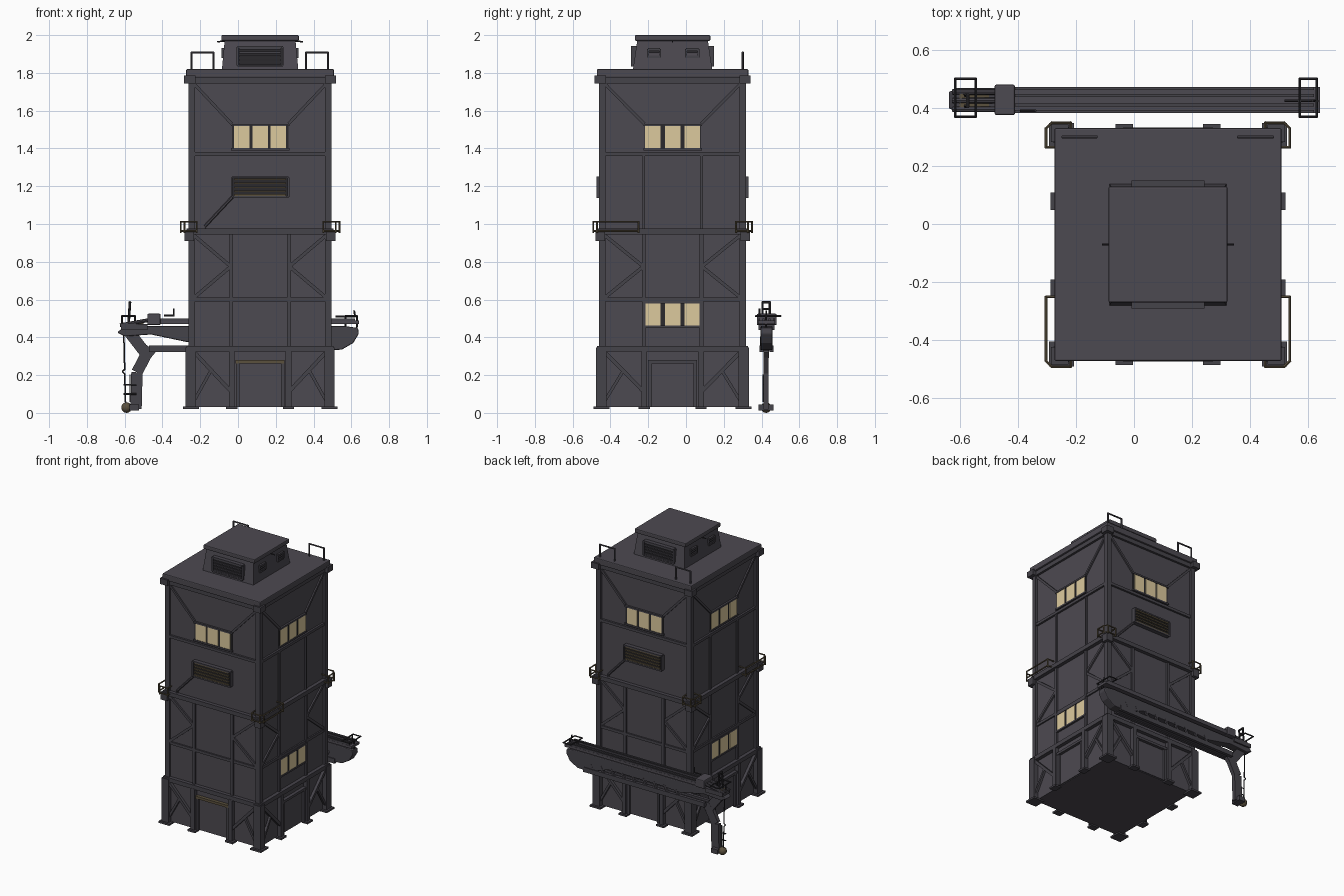
import bpy, bmesh, math
from mathutils import Vector, Matrix

if "Cube" in bpy.data.objects:
    bpy.data.objects.remove(bpy.data.objects["Cube"])

def material(name, rgb):
    m = bpy.data.materials.new(name)
    m.diffuse_color = (*rgb, 1)
    m.use_nodes = True
    m.node_tree.nodes["Principled BSDF"].inputs["Base Color"].default_value = m.diffuse_color
    return m

STEEL = material("dark steel", (0.073, 0.067, 0.082))
FRAME = material("frame steel", (0.060, 0.056, 0.068))
BLACK = material("black metal", (0.024, 0.023, 0.027))
BROWN = material("worn brass", (0.105, 0.082, 0.048))
CREAM = material("lit window", (0.72, 0.59, 0.34))
parts = {}

def mesh(name, mat):
    return parts.setdefault(name, (bmesh.new(), mat))[0]

def box(name, a, b, mat):
    a, b = Vector(a), Vector(b)
    size = Vector([abs(b[i] - a[i]) for i in range(3)])
    bmesh.ops.create_cube(mesh(name, mat), size=1, matrix=Matrix.Translation((a + b) / 2) @ Matrix.Diagonal((*size, 1)))

def bar(name, a, b, w, mat, d=None):
    # square beam between two points
    a, b = Vector(a), Vector(b)
    rot = (b - a).to_track_quat('Z', 'Y').to_matrix().to_4x4()
    bmesh.ops.create_cube(mesh(name, mat), size=1, matrix=Matrix.Translation((a + b) / 2) @ rot @ Matrix.Diagonal((w, d or w, (b - a).length, 1)))

def pipe(name, pts, r, mat, seg=6):
    # round rod along a path
    for a, b in zip(pts, pts[1:]):
        a, b = Vector(a), Vector(b)
        rot = (b - a).to_track_quat('Z', 'Y').to_matrix().to_4x4()
        bmesh.ops.create_cone(mesh(name, mat), cap_ends=True, segments=seg, radius1=r, radius2=r,
                              depth=(b - a).length + r, matrix=Matrix.Translation((a + b) / 2) @ rot)

def slab(name, outline, y0, y1, mat):
    # xz outline extruded along y
    bm = mesh(name, mat)
    f = bm.faces.new([bm.verts.new((x, y0, z)) for x, z in outline])
    g = bmesh.ops.extrude_face_region(bm, geom=[f])
    bmesh.ops.translate(bm, vec=(0, y1 - y0, 0), verts=[v for v in g['geom'] if isinstance(v, bmesh.types.BMVert)])
    bmesh.ops.recalc_face_normals(bm, faces=bm.faces[:])

CX, CY, HX, HY = 0.117, -0.071, 0.377, 0.387

def around(name, out, z0, z1, mat):
    box(name, (CX - HX - out, CY - HY - out, z0), (CX + HX + out, CY + HY + out, z1), mat)

# Tower core, storey bands and roof slab
around("tower_walls", -0.014, 0.03, 1.8, STEEL)
around("base_band", 0.012, 0.325, 0.355, FRAME)
around("storey_band", -0.004, 0.59, 0.61, FRAME)
around("middle_ledge", 0.012, 0.945, 0.975, FRAME)
around("storey_band", 0.0, 1.36, 1.38, FRAME)
around("roof_slab", 0.014, 1.775, 1.82, STEEL)
around("roof_band", 0.002, 1.745, 1.775, FRAME)

# Corner columns, feet and roof corner brackets
for sx in (-1, 1):
    for sy in (-1, 1):
        def corner(name, out, size, z0, z1, mat):
            x, y = CX + sx * (HX + out), CY + sy * (HY + out)
            box(name, (x, y, z0), (x - sx * size, y - sy * size, z1), mat)
        corner("corner_columns", 0.002, 0.035, 0.34, 1.78, FRAME)
        corner("base_columns", 0.018, 0.055, 0.03, 0.345, FRAME)
        corner("corner_feet", 0.032, 0.085, 0.02, 0.033, FRAME)
        corner("roof_corner_brackets", 0.026, 0.06, 1.745, 1.787, FRAME)
        corner("ledge_corner_brackets", 0.022, 0.05, 0.91, 0.965, FRAME)
        # Handrail wrapping the corner
        x, y = CX + sx * 0.42, CY + sy * 0.42
        ly = 0.24 if sy < 0 else 0.085
        path = [(x - sx * 0.05, y - sy * ly), (x, y - sy * ly), (x, y - sy * 0.02), (x - sx * 0.02, y), (x - sx * 0.085, y), (x - sx * 0.085, y - sy * 0.04)]
        for z in (0.962, 1.012):
            pipe("corner_handrails", [(*p, z) for p in path], 0.005, BROWN)
        for p in path[1:5]:
            pipe("corner_handrails", [(*p, 0.955), (*p, 1.012)], 0.005, BROWN)

# The four facades share one layout
for k in range(4):
    n = [(0, -1), (1, 0), (0, 1), (-1, 0)][k]
    t = (-n[1], n[0])
    h = HY if k % 2 == 0 else HX
    hu = HX if k % 2 == 0 else HY
    frontal = k % 2 == 0

    def P(u, w, z):
        return (CX + t[0] * u + n[0] * (h + w), CY + t[1] * u + n[1] * (h + w), z)

    def sbox(name, u0, u1, w0, w1, z0, z1, mat):
        box(name, P(u0, w0, z0), P(u1, w1, z1), mat)

    def louvre(name, u, w, z, wid, hei, slats, mat):
        sbox(name + "_backing", u - wid / 2, u + wid / 2, w - 0.03, w, z - hei / 2, z + hei / 2, BLACK)
        for i in range(slats):
            zz = z - hei / 2 + hei * (i + 0.5) / slats
            sbox(name + "_slats", u - wid * 0.46, u + wid * 0.46, w, w + 0.008, zz - hei * 0.22 / slats, zz + hei * 0.22 / slats, mat)
        for s in (-1, 1):
            sbox(name + "_frame", u - wid / 2, u + wid / 2, w - 0.03, w + 0.01, z + s * hei / 2 - 0.005, z + s * hei / 2 + 0.005, FRAME)
            sbox(name + "_frame", u + s * wid / 2 - 0.005, u + s * wid / 2 + 0.005, w - 0.03, w + 0.01, z - hei / 2, z + hei / 2, FRAME)

    def windows(z):
        pitch = 0.097 if frontal else 0.104
        sbox("window_backing", -0.15, 0.15, -0.02, -0.009, z - 0.066, z + 0.066, BLACK)
        for i in (-1, 0, 1):
            sbox("window_panes", i * pitch - 0.041, i * pitch + 0.041, -0.012, -0.004, z - 0.058, z + 0.058, CREAM)
        for s in (-1, 1):
            sbox("window_frames", -0.155, 0.155, -0.02, 0.0, z + s * 0.064 - 0.006, z + s * 0.064 + 0.006, FRAME)

    windows(1.46)
    if not frontal:
        windows(0.52)
    for s in (-1, 1):
        # Inner posts and braces
        sbox("base_posts", s * 0.135, s * 0.165, -0.02, 0.014, 0.03, 0.33, FRAME)
        sbox("post_feet", s * 0.12, s * 0.18, -0.02, 0.028, 0.02, 0.033, FRAME)
        sbox("wall_posts", s * 0.143, s * 0.163, -0.02, -0.002, 0.34, 0.95, FRAME)
        if not frontal:
            sbox("wall_posts", s * 0.146, s * 0.16, -0.02, -0.004, 0.97, 1.37, FRAME)
        bar("base_braces", P(s * (hu - 0.02), 0, 0.33), P(s * 0.16, 0, 0.12), 0.02, FRAME)
        bar("base_braces", P(s * (hu - 0.02), 0, 0.05), P(s * 0.26, 0, 0.225), 0.016, FRAME)
        for z in (0.95, 0.6):
            bar("middle_braces", P(s * (hu - 0.015), -0.012, z), P(s * 0.155, -0.012, 0.775), 0.018, FRAME)
        bar("upper_braces", P(s * (hu - 0.015), -0.012, 1.755), P(s * 0.15, -0.012, 1.53), 0.016, FRAME)
        # Door frame sides
        sbox("door_frames", s * 0.11, s * 0.128, -0.02, 0.006, 0.03, 0.275, FRAME)
    sbox("doors", -0.11, 0.11, -0.02, -0.008, 0.035, 0.26, STEEL)
    sbox("front_door_lintel" if k == 0 else "door_lintels", -0.13, 0.13, -0.02, 0.01, 0.262, 0.28, BROWN if k == 0 else FRAME)
    if frontal:
        # Large vent with its drain pipe
        louvre("wall_vent", 0, 0.006, 1.195, 0.30, 0.105, 5, BROWN)
        pipe("vent_pipes", [P(-0.14, -0.01, 1.15), P(-0.29, -0.01, 0.99), P(-0.29, -0.01, 0.96)], 0.008, FRAME)
        louvre("cabin_louvre", 0.0, 0.21 - h, 1.888, 0.24, 0.10, 5, FRAME)
    else:
        for u in (-0.098, 0.104):
            louvre("cabin_side_vent", u, 0.194 - h, 1.905, 0.065, 0.045, 3, FRAME)
        pipe("cabin_hooks", [P(0, 0.17 - h, 1.97), P(0, 0.225 - h, 1.965)], 0.004, BLACK)

# Rooftop cabin with sloping walls and cap
bm = mesh("roof_cabin", STEEL)
c = bmesh.ops.create_cube(bm, size=1, matrix=Matrix.Translation((CX, CY, 1.895)) @ Matrix.Diagonal((0.406, 0.422, 0.17, 1)))
for v in c['verts']:
    if v.co.z > 1.9:
        v.co.x = CX + (v.co.x - CX) * 0.92
        v.co.y = CY + (v.co.y - CY) * 0.88
box("cabin_cap", (CX - 0.205, CY - 0.2, 1.97), (CX + 0.205, CY + 0.2, 2.0), STEEL)

# Roof guard rails near the back edge
for x0, x1 in ((-0.245, -0.13), (0.36, 0.477)):
    pipe("roof_rails", [(x0, 0.3, 1.81), (x0, 0.3, 1.908), (x1, 0.3, 1.908), (x1, 0.3, 1.81)], 0.006, FRAME)

# Crane boom behind the tower
slab("crane_boom", [(-0.64, 0.425), (-0.60, 0.46), (-0.48, 0.46), (0.56, 0.46), (0.635, 0.45), (0.64, 0.42),
                    (0.61, 0.37), (0.55, 0.335), (0.46, 0.33), (0.3, 0.385), (-0.1, 0.385), (-0.27, 0.375), (-0.46, 0.415), (-0.60, 0.405)],
     0.395, 0.458, FRAME)
box("crane_deck", (-0.44, 0.382, 0.47), (0.64, 0.472, 0.488), STEEL)
for y in (0.388, 0.41, 0.442, 0.466):
    box("deck_rails", (-0.44, y - 0.005, 0.488), (0.62, y + 0.005, 0.5), FRAME)
for y in (0.4, 0.452):
    bar("lower_chord", (-0.47, y, 0.34), (0.5, y, 0.34), 0.022, FRAME, 0.034)
    for i in range(9):
        x = -0.26 + i * 0.085
        bar("truss_webs", (x, y, 0.34), (x + 0.03, y, 0.40), 0.014, FRAME)
box("lower_chord_plate", (-0.47, 0.4, 0.33), (0.46, 0.452, 0.342), FRAME)
box("crane_motor", (-0.48, 0.375, 0.465), (-0.41, 0.48, 0.525), STEEL)
box("crane_head", (-0.62, 0.385, 0.44), (-0.48, 0.468, 0.47), FRAME)
box("crane_head_cap", (-0.60, 0.4, 0.462), (-0.50, 0.45, 0.475), BROWN)
for y in (0.395, 0.425, 0.455):
    pipe("head_pipes", [(-0.62, y, 0.465), (-0.48, y, 0.49)], 0.01, FRAME, 8)

# Crane leg, foot and ball weight
leg = [(-0.57, 0.42), (-0.485, 0.31), (-0.535, 0.215), (-0.54, 0.02)]
for a, b in zip(leg, leg[1:]):
    bar("crane_leg", (a[0], 0.424, a[1]), (b[0], 0.424, b[1]), 0.028, FRAME, 0.06)
bar("crane_leg", (-0.485, 0.424, 0.31), (-0.46, 0.424, 0.34), 0.03, FRAME, 0.06)
box("crane_foot", (-0.575, 0.385, 0.012), (-0.525, 0.463, 0.045), FRAME)
bmesh.ops.create_uvsphere(mesh("ball_weight", BROWN), u_segments=12, v_segments=8, radius=0.028, matrix=Matrix.Translation((-0.59, 0.424, 0.028)))
# Hanging cable and small ladder
pipe("hanging_cable", [(-0.605, 0.424, 0.43), (-0.6, 0.424, 0.23), (-0.612, 0.424, 0.22), (-0.6, 0.424, 0.205), (-0.595, 0.424, 0.04)], 0.004, BLACK)
for z in (0.10, 0.15):
    pipe("leg_ladder", [(-0.605, 0.41, z), (-0.54, 0.41, z)], 0.004, BLACK)
pipe("leg_ladder", [(-0.572, 0.41, 0.06), (-0.572, 0.41, 0.2)], 0.004, BLACK)

# Crane railings and mast
for x0, x1 in ((-0.615, -0.545), (0.57, 0.63)):
    for y in (0.37, 0.5):
        pipe("crane_railings", [(x0, y, 0.512), (x1, y, 0.512)], 0.005, BLACK)
    for x in (x0, x1):
        pipe("crane_railings", [(x, 0.37, 0.512), (x, 0.5, 0.512)], 0.005, BLACK)
        pipe("crane_railings", [(x, 0.424, 0.455), (x, 0.424, 0.512)], 0.006, BLACK)
pipe("crane_railings", [(-0.39, 0.39, 0.515), (-0.34, 0.39, 0.515), (-0.34, 0.39, 0.55)], 0.005, BLACK)
pipe("crane_railings", [(0.52, 0.424, 0.51), (0.62, 0.424, 0.51), (0.615, 0.424, 0.54)], 0.005, BLACK)
pipe("crane_mast", [(-0.58, 0.405, 0.46), (-0.572, 0.405, 0.585), (-0.572, 0.443, 0.585), (-0.58, 0.443, 0.46)], 0.007, BLACK)
pipe("crane_mast", [(-0.574, 0.405, 0.55), (-0.574, 0.443, 0.55)], 0.006, BLACK)

# Turn every collected part into an object
for name, (bm, mat) in parts.items():
    me = bpy.data.meshes.new(name)
    bm.to_mesh(me)
    bm.free()
    me.materials.append(mat)
    ob = bpy.data.objects.new(name, me)
    bpy.context.collection.objects.link(ob)
    if name in ("roof_slab", "cabin_cap", "crane_boom", "crane_motor"):
        bev = ob.modifiers.new("soft_edges", 'BEVEL')
        bev.width, bev.segments = 0.006, 2
    if name == "ball_weight":
        me.shade_smooth()
